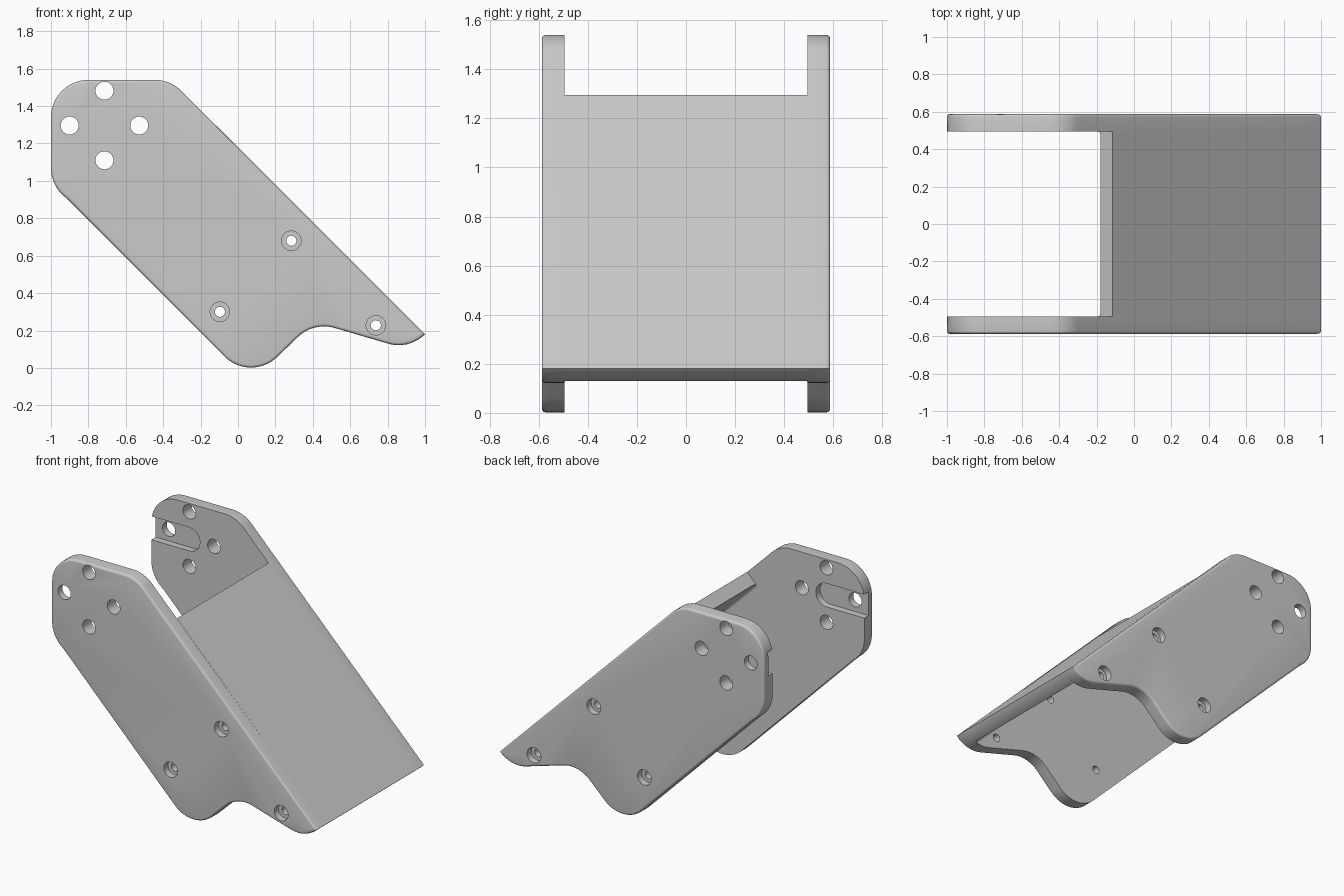
import bpy, bmesh
from math import radians, cos, sin, pi
from mathutils import Matrix, Vector

if "Cube" in bpy.data.objects:
    bpy.data.objects.remove(bpy.data.objects["Cube"], do_unlink=True)

metal = bpy.data.materials.new("plain_grey")
metal.use_nodes = True
GREY = (0.6, 0.6, 0.6, 1)
metal.diffuse_color = GREY
metal.node_tree.nodes["Principled BSDF"].inputs["Base Color"].default_value = GREY

INNER, OUTER = 0.495, 0.587     # side plate faces, measured from the centre
COVER_TOP, COVER_T = 0.834, 0.09
FORK_END = -0.997               # upper end of the cover along the slope
R = 0.2                         # common corner radius
ALONG_Y = Matrix(((1, 0, 0), (0, 0, 1), (0, 1, 0))).to_4x4()      # (x, z, y)
SLOPE = Matrix.Rotation(radians(45), 4, 'Y') @ Matrix(
    ((0, 0, 1), (1, 0, 0), (0, 1, 0))).to_4x4()                   # (y, n, u)


def arc(x, z, r, a0, a1, n=14):
    angles = [radians(a0 + (a1 - a0) * i / n) for i in range(n + 1)]
    return [(x + r * cos(a), z + r * sin(a)) for a in angles]


def prism(name, pts, d0, d1, frame=ALONG_Y, round_far=0):
    """Extrude a 2D outline from d0 to d1, optionally rounding the far rim."""
    bm = bmesh.new()
    near = [bm.verts.new(frame @ Vector((a, b, d0))) for a, b in pts]
    far = [bm.verts.new(frame @ Vector((a, b, d1))) for a, b in pts]
    bm.faces.new(near)
    cap = bm.faces.new(far)
    for i in range(len(pts)):
        j = (i + 1) % len(pts)
        bm.faces.new((near[i], near[j], far[j], far[i]))
    bm.normal_update()
    bmesh.ops.recalc_face_normals(bm, faces=bm.faces)
    bm.normal_update()
    if bm.calc_volume(signed=True) < 0:
        bmesh.ops.reverse_faces(bm, faces=bm.faces)
    if round_far:
        bmesh.ops.bevel(bm, geom=list(cap.edges), offset=round_far,
                        segments=4, profile=0.5, affect='EDGES')
    me = bpy.data.meshes.new(name)
    bm.to_mesh(me)
    bm.free()
    me.materials.append(metal)
    ob = bpy.data.objects.new(name, me)
    bpy.context.scene.collection.objects.link(ob)
    return ob


def finish(ob, cutters=(), mirror=False):
    """Apply the cuts and the mirror, then shade smooth with sharp edges."""
    for c in cutters:
        m = ob.modifiers.new("cut", 'BOOLEAN')
        m.operation, m.solver, m.object = 'DIFFERENCE', 'EXACT', c
    if mirror:
        m = ob.modifiers.new("mirror", 'MIRROR')
        m.use_axis = (False, True, False)
        m.use_mirror_merge = False
    dg = bpy.context.evaluated_depsgraph_get()
    me = bpy.data.meshes.new_from_object(ob.evaluated_get(dg))
    ob.modifiers.clear()
    ob.data = me
    for c in cutters:
        bpy.data.objects.remove(c, do_unlink=True)
    bpy.ops.object.select_all(action='DESELECT')
    ob.select_set(True)
    bpy.context.view_layer.objects.active = ob
    bpy.ops.object.shade_smooth_by_angle(angle=radians(30))


# Side plate outline, made of tangent arcs
outline = (arc(-0.8, 1.34, R, 180, 90) + arc(-0.445, 1.34, R, 90, 45)
           + arc(0.859, 0.322, R, 315, 253) + arc(0.46, 0.022, R, 73, 135)
           + arc(0.07, 0.202, R, -45, -135) + arc(-0.8, 1.07, R, 235, 180))
plates = prism("side_plates", outline, INNER, OUTER, round_far=0.015)

# Pivot holes, slot on the inner face, and counterbored screw holes
px, pz, ring = -0.714, 1.296, 0.186
cuts = []
for k in range(4):
    x, z = px + ring * cos(k * pi / 2), pz + ring * sin(k * pi / 2)
    cuts.append(prism("hole_cutter", arc(x, z, 0.048, 0, 350, 35), 0.4, 0.7))
cuts.append(prism("slot_cutter", [(-1.2, pz - 0.08)] + arc(px, pz, 0.08, -90, 90)
                  + [(-1.2, pz + 0.08)], 0.4, INNER + 0.045))
for x, z in ((0.285, 0.68), (-0.097, 0.3), (0.737, 0.228)):
    cuts.append(prism("hole_cutter", arc(x, z, 0.027, 0, 350, 35), 0.4, 0.7))
    cuts.append(prism("bore_cutter", arc(x, z, 0.052, 0, 350, 35), OUTER - 0.045, 0.7))
finish(plates, cuts, mirror=True)

# Sloping cover between the plates, its lower end following the outline
to_xz = lambda u, n: tuple((SLOPE @ Vector((0, n, u))).xz)
cover = prism("sloping_cover",
              [to_xz(FORK_END, COVER_TOP - COVER_T), to_xz(FORK_END, COVER_TOP)]
              + arc(0.859, 0.322, R, 315, 287), -INNER, INNER)
finish(cover)

# Small fillets where the cover meets the plates
f, under = 0.022, COVER_TOP - COVER_T
fillet = prism("inner_fillets", [(INNER, under)]
               + arc(INNER - f, under - f, f, 0, 90, 6), FORK_END, 0.55, SLOPE)
finish(fillet, mirror=True)
